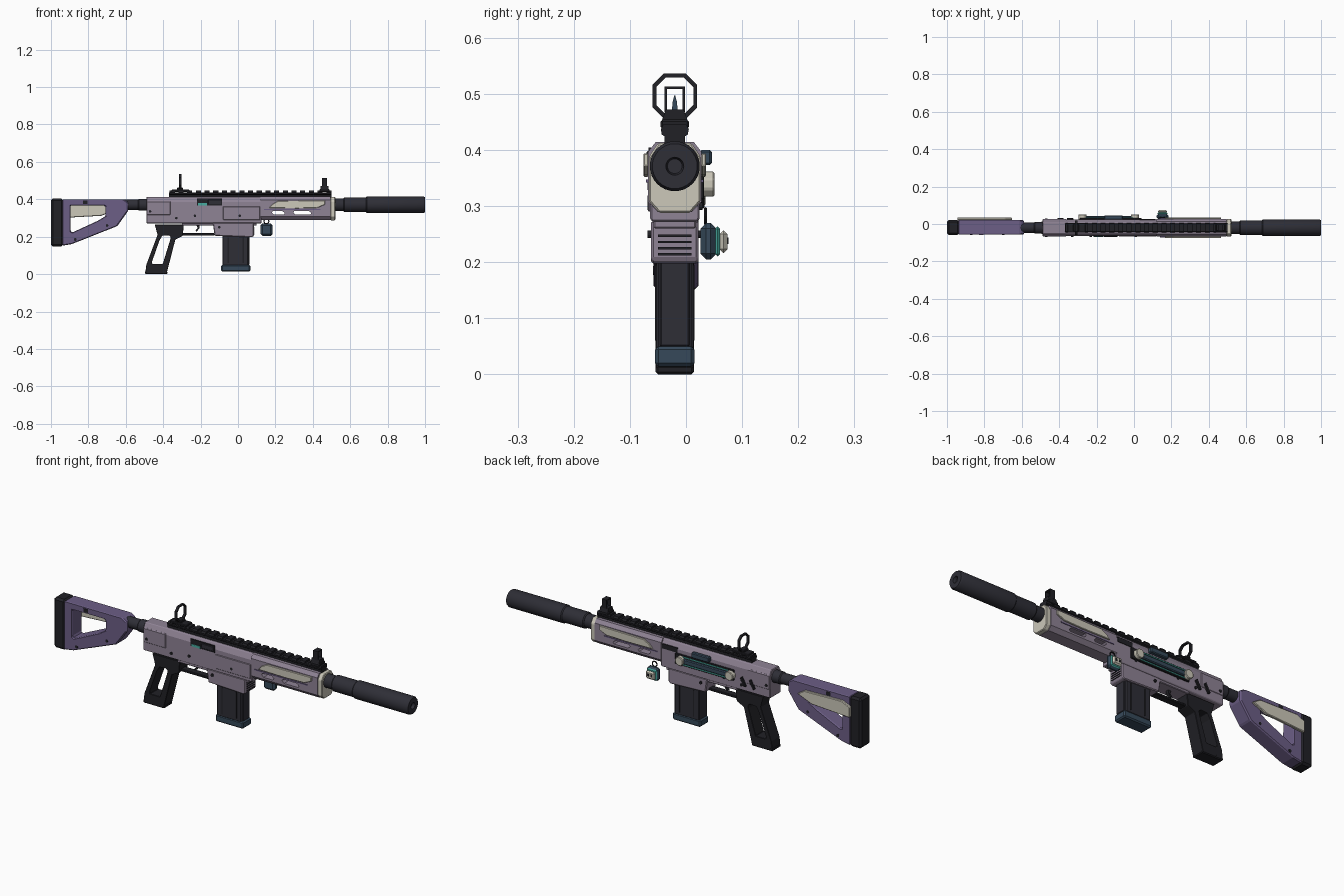
import bpy, bmesh, math
from mathutils import Vector

cube = bpy.data.objects.get("Cube")
if cube:
    bpy.data.objects.remove(cube, do_unlink=True)

YC = -0.02   # centre plane of the gun
ZB = 0.371   # bore height


def material(name, rgb):
    lin = [(c / 255 / 12.92) if c < 10 else ((c / 255 + 0.055) / 1.055) ** 2.4 for c in rgb]
    m = bpy.data.materials.new(name)
    m.use_nodes = True
    m.diffuse_color = (*lin, 1)
    m.node_tree.nodes["Principled BSDF"].inputs["Base Color"].default_value = (*lin, 1)
    return m


MAUVE = material("mauve grey", (143, 131, 149))
PURPLE = material("purple", (108, 94, 134))
DARK = material("dark grey", (46, 46, 54))
BLACK = material("black", (33, 33, 38))
CREAM = material("cream", (204, 200, 186))
BLUE = material("slate blue", (54, 73, 90))
TEAL = material("teal", (72, 172, 160))


def place(axis, u, v, t):
    return {"x": (t, u, v), "y": (u, t, v), "z": (u, v, t)}[axis]


def finish(name, bm, mat, bevel=0.0):
    bmesh.ops.recalc_face_normals(bm, faces=bm.faces)
    me = bpy.data.meshes.new(name)
    bm.to_mesh(me)
    bm.free()
    me.materials.append(mat)
    ob = bpy.data.objects.new(name, me)
    bpy.context.collection.objects.link(ob)
    if bevel:
        mod = ob.modifiers.new("Bevel", "BEVEL")
        mod.width = bevel
        mod.segments = 1
        mod.limit_method = "ANGLE"
    return ob


def prism(name, pts, a, b, mat, axis="y", bevel=0.0):
    """Outline extruded along an axis from a to b."""
    bm = bmesh.new()
    lo, hi = ([bm.verts.new(place(axis, u, v, t)) for u, v in pts] for t in (a, b))
    n = len(pts)
    bm.faces.new(lo)
    bm.faces.new(hi)
    for i in range(n):
        bm.faces.new((lo[i], lo[(i + 1) % n], hi[(i + 1) % n], hi[i]))
    return finish(name, bm, mat, bevel)


def frame(name, outer, inner, a, b, mat, axis="y", bevel=0.0):
    """Outline with a matching opening, extruded from a to b."""
    bm = bmesh.new()
    rings = [[bm.verts.new(place(axis, u, v, t)) for u, v in pts]
             for pts, t in ((outer, a), (outer, b), (inner, b), (inner, a))]
    n = len(outer)
    for k in range(4):
        r, s = rings[k], rings[(k + 1) % 4]
        for i in range(n):
            j = (i + 1) % n
            bm.faces.new((r[i], r[j], s[j], s[i]))
    return finish(name, bm, mat, bevel)


def box(name, x, y, z, mat, bevel=0.0):
    pts = [(x[0], z[0]), (x[1], z[0]), (x[1], z[1]), (x[0], z[1])]
    return prism(name, pts, y[0], y[1], mat, "y", bevel)


def lathe(name, profile, mat, sides=32):
    """Profile of (x, radius) turned round the bore."""
    bm = bmesh.new()
    rings = [[bm.verts.new((x, YC + r * math.cos(i * math.tau / sides),
                            ZB + r * math.sin(i * math.tau / sides))) for i in range(sides)]
             for x, r in profile]
    for r, s in zip(rings, rings[1:]):
        for i in range(sides):
            j = (i + 1) % sides
            bm.faces.new((r[i], r[j], s[j], s[i]))
    bm.faces.new(rings[0])
    bm.faces.new(rings[-1])
    ob = finish(name, bm, mat)
    bpy.ops.object.select_all(action="DESELECT")
    ob.select_set(True)
    bpy.context.view_layer.objects.active = ob
    bpy.ops.object.shade_smooth_by_angle()
    return ob


def disc(x, z, r, n=12):
    return [(x + r * math.cos((i + .5) * math.tau / n), z + r * math.sin((i + .5) * math.tau / n))
            for i in range(n)]


def section(rows):
    """Symmetric cross-section from (half width, height) rows, bottom to top."""
    return [(YC + w, z) for w, z in rows] + [(YC - w, z) for w, z in reversed(rows)]


def octagon(w, z0, z1, c):
    return section([(w - c, z0), (w, z0 + c), (w, z1 - c), (w - c, z1)])


def cut(target, cutter):
    mod = target.modifiers.new("Cut", "BOOLEAN")
    mod.operation = "DIFFERENCE"
    mod.object = cutter
    mod.solver = "EXACT"
    bpy.context.view_layer.objects.active = target
    bpy.ops.object.modifier_apply(modifier=mod.name)
    bpy.data.objects.remove(cutter, do_unlink=True)


# Receiver, top cover and magazine well
prism("receiver", section([(.041, .272), (.044, .278), (.044, .385), (.03, .412)]),
      -.49, .125, MAUVE, "x", .003)
box("receiver_rear_block", (-.49, -.36), (YC - .046, YC + .046), (.315, .39), MAUVE, .004)
prism("magazine_well", [(-.135, .275), (-.125, .205), (.075, .197), (.085, .205), (.085, .275)],
      YC - .042, YC + .042, MAUVE, "y", .004)
box("lower_receiver", (-.30, .10), (YC - .038, YC + .038), (.26, .275), MAUVE, .003)
for i in range(4):
    z = .212 + i * .011
    box("well_rib", (.083, .088), (YC - .03, YC + .03), (z, z + .004), BLACK)

# Handguard with through slots and a pale front cap
guard = prism("handguard", section([(.03, .289), (.048, .308), (.048, .396), (.034, .414)]),
              .12, .495, MAUVE, "x")
for a, b in ((.18, .25), (.295, .392)):
    cut(guard, prism("slot_cutter", [(a + .012, .318), (b - .006, .318), (b, .326), (b - .012, .337),
                                     (a + .006, .337), (a, .329)], -.2, .2, MAUVE))
prism("handguard_cap", section([(.028, .288), (.046, .308), (.046, .388), (.03, .412)]),
      .495, .52, CREAM, "x", .003)
blade = [(.165, .354), (.32, .352), (.425, .355), (.465, .372), (.465, .394), (.215, .391), (.185, .375)]
for side in (-1, 1):
    prism("handguard_blade", blade, YC + side * .047, YC + side * .056, CREAM, "y", .002)
    box("handguard_lower_strip", (.14, .44), sorted((YC + side * .047, YC + side * .051)),
        (.342, .347), PURPLE)

# Barrel and suppressor
lathe("barrel", [(.50, .034), (.575, .034)], DARK)
lathe("suppressor", [(.565, .036), (.57, .04), (.685, .04), (.69, .0445), (.992, .0445), (1, .04),
                     (1, .016), (.985, .013)], DARK)

# Rail along the top
prism("rail", section([(.018, .408), (.018, .424), (.024, .428), (.024, .434), (.02, .437)]),
      -.37, .5, BLACK, "x")
for i in range(19):
    x = -.365 + i * .0465
    prism("rail_tooth", section([(.024, .432), (.025, .437), (.02, .446)]), x, x + .027, BLACK, "x")

# Sights
box("rear_sight_base", (-.355, -.26), (YC - .025, YC + .025), (.44, .452), BLACK, .003)
box("rear_sight_foot", (-.325, -.295), (YC - .02, YC + .02), (.45, .464), BLACK, .003)
frame("rear_sight_ring", octagon(.04, .456, .536, .02), octagon(.033, .463, .529, .017),
      -.315, -.303, BLACK, "x")
box("front_sight_base", (.435, .49), (YC - .025, YC + .025), (.438, .454), BLACK, .003)
prism("front_sight_block", section([(.023, .452), (.016, .472)]), .44, .485, BLACK, "x")
frame("front_sight_frame", section([(.018, .468), (.018, .513)]), section([(.014, .472), (.014, .509)]),
      .449, .476, BLACK, "x")
prism("front_sight_post", section([(.005, .47), (.004, .485), (.0005, .498)]), .458, .466, BLUE, "x")

# Magazine
box("magazine", (-.083, .056), (YC - .033, YC + .033), (.045, .21), DARK, .004)
box("magazine_spine", (.053, .062), (YC - .026, YC + .026), (.05, .2), DARK, .002)
box("magazine_base", (-.09, .066), (YC - .035, YC + .035), (.014, .05), BLUE, .006)
for side in (-1, 1):
    for x in (-.055, .025):
        y = YC + side * .033
        box("magazine_groove", (x, x + .006), (y - .002, y + .002), (.06, .195), BLACK)

# Open grip, trigger and guard
frame("grip",
      [(-.445, .265), (-.29, .265), (-.295, .205), (-.335, .185), (-.38, .01), (-.495, .01),
       (-.49, .05), (-.43, .21)],
      [(-.405, .205), (-.37, .208), (-.36, .2), (-.362, .185), (-.402, .055), (-.458, .055),
       (-.46, .066), (-.42, .18)], YC - .034, YC + .034, BLACK, "y", .005)
box("grip_foot", (-.497, -.378), (YC - .034, YC + .034), (0, .016), BLACK, .004)
box("trigger_guard", (-.30, -.125), (YC - .018, YC + .018), (.207, .219), BLACK, .003)
prism("trigger", [(-.225, .265), (-.205, .265), (-.207, .245), (-.22, .228), (-.228, .231), (-.216, .247)],
      YC - .008, YC + .008, BLACK)

# Stock
lathe("buffer_tube", [(-.63, .027), (-.535, .027), (-.53, .031), (-.485, .031)], DARK)
frame("stock",
      [(-.94, .4), (-.61, .4), (-.587, .385), (-.587, .338), (-.645, .257), (-.89, .16), (-.94, .152)],
      [(-.895, .368), (-.72, .368), (-.708, .36), (-.708, .31), (-.75, .285), (-.885, .223), (-.895, .228)],
      YC - .037, YC + .041, PURPLE, "y", .007)
box("butt_pad", (-1, -.935), (YC - .038, YC + .042), (.148, .404), BLACK, .01)
prism("stock_blade", [(-.945, .30), (-.73, .312), (-.65, .345), (-.69, .37), (-.90, .375), (-.945, .355)],
      YC + .04, YC + .055, CREAM, "y", .003)
for side in (-.0385, .0425):
    box("stock_latch", (-.83, -.805), sorted((YC + side, YC + side * .9)), (.375, .393), BLACK)
    prism("stock_screw", disc(-.87, .185, .008), YC + side, YC + side * .9, BLACK)
    prism("stock_screw", disc(-.70, .26, .007), YC + side, YC + side * .9, BLACK)

# Ejection port and panel lines on the near side
y0 = YC - .044
box("ejection_port", (-.22, -.085), (y0 - .003, y0 + .002), (.368, .404), BLACK)
box("port_bolt", (-.16, -.09), (y0 - .006, y0), (.374, .398), DARK, .002)
box("port_accent", (-.215, -.165), (y0 - .005, y0), (.368, .38), TEAL)
box("side_panel", (-.08, .118), (y0 - .004, y0 + .002), (.29, .362), MAUVE, .002)

# Pins on both sides
for side in (-1, 1):
    for x, z in ((-.47, .335), (-.23, .312), (.01, .312), (-.33, .30), (-.10, .25)):
        prism("pin", disc(x, z, .007), YC + side * .03, YC + side * .049, BLACK)

# Charging slide, knobs and levers on the far side
y1 = YC + .044
box("slide_track", (-.29, .04), (y1 - .002, y1 + .008), (.312, .366), BLACK, .002)
box("slide_bar", (-.27, .01), (y1, y1 + .018), (.326, .352), BLUE, .004)
for z in (.318, .356):
    box("slide_accent", (-.26, 0), (y1, y1 + .011), (z, z + .005), TEAL)
for x in (-.275, .005):
    prism("slide_knob", disc(x, .339, .024, 8), y1, y1 + .027, CREAM, "y", .003)
box("bolt_catch", (-.16, -.06), (y1, y1 + .022), (.373, .40), BLUE, .004)
box("side_port", (.03, .115), (y1 - .002, y1 + .003), (.368, .392), BLACK)
for x in (-.34, -.39):
    prism("selector_lever", [(x - .02, .30), (x - .008, .295), (x + .015, .335), (x + .004, .345)],
          y1 - .004, y1 + .009, BLACK, "y", .002)

# Hanging charm on the far side
bpy.ops.mesh.primitive_torus_add(location=(.152, .035, .282), rotation=(math.pi / 2, 0, 0),
                                 major_radius=.013, minor_radius=.003,
                                 major_segments=16, minor_segments=6)
bpy.context.object.name = "charm_ring"
bpy.context.object.data.materials.append(BLACK)
box("charm_body", (.12, .185), (.026, .054), (.205, .27), BLUE, .01)
box("charm_rim", (.124, .181), (.052, .061), (.21, .264), TEAL, .008)
box("charm_face", (.127, .178), (.06, .074), (.216, .257), CREAM, .007)
for x in (.139, .158):
    box("charm_eye", (x, x + .009), (.073, .076), (.232, .244), BLACK)
